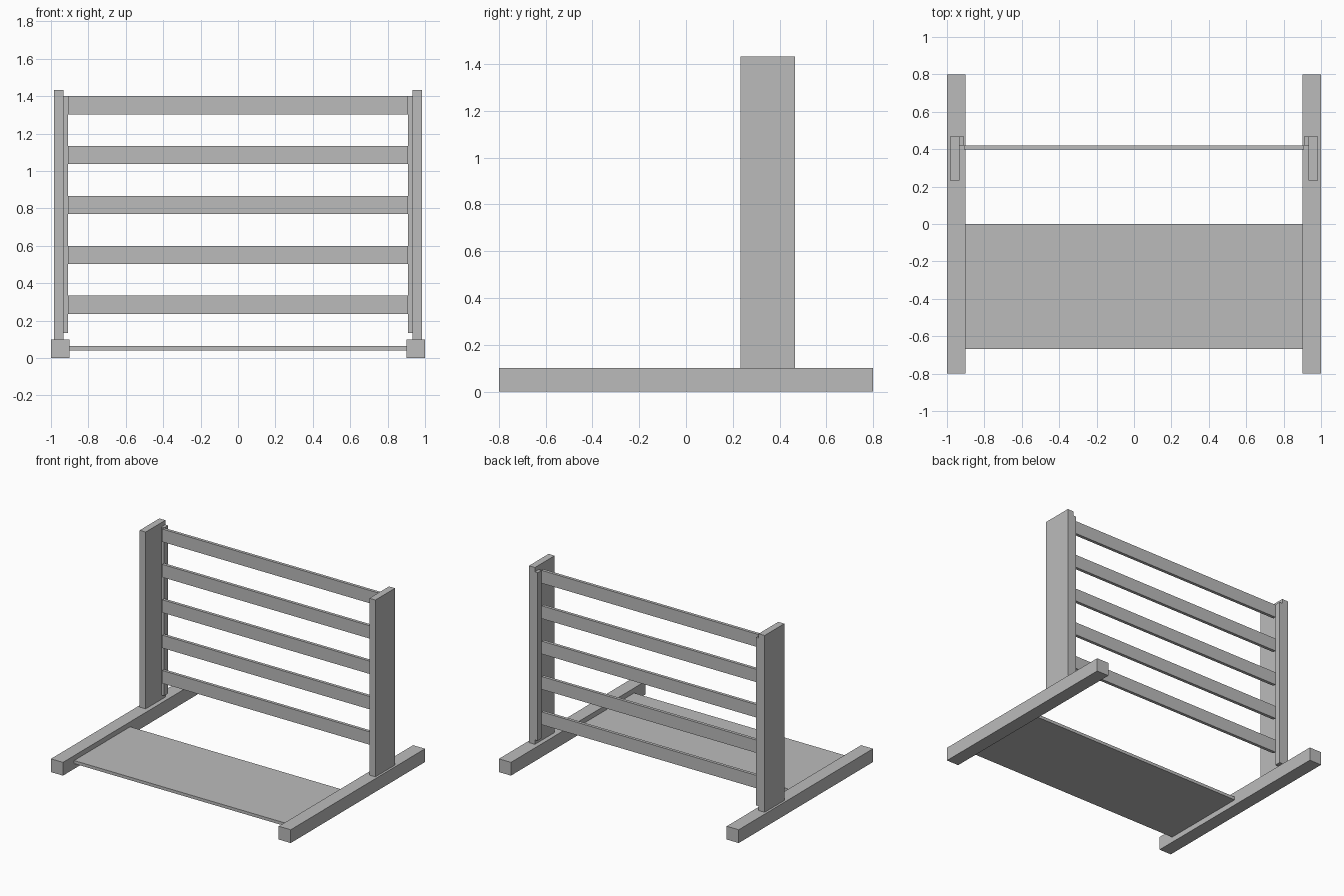
import bpy

cube = bpy.data.objects.get("Cube")
if cube:
    bpy.data.objects.remove(cube, do_unlink=True)

# Single flat material
grey = bpy.data.materials.new("plain grey")
grey.use_nodes = True
colour = (0.5, 0.5, 0.5, 1)
grey.diffuse_color = colour
grey.node_tree.nodes["Principled BSDF"].inputs["Base Color"].default_value = colour


def box(name, x, y, z):
    """Box spanning the (min, max) pair on each axis."""
    spans = (x, y, z)
    bpy.ops.mesh.primitive_cube_add(size=1, location=[(a + b) / 2 for a, b in spans])
    ob = bpy.context.object
    ob.name = ob.data.name = name
    ob.scale = [b - a for a, b in spans]
    bpy.ops.object.transform_apply(location=False, rotation=False, scale=True)
    ob.data.materials.append(grey)
    return ob


def side_box(side, name, x, y, z):
    """Box on one side of the model, given by its left-hand x span."""
    sign = 1 if side == "left" else -1
    return box(f"{side}_{name}", sorted(sign * v for v in x), y, z)


# Floor rails, upright posts and the cleats behind the slats
for side in ("left", "right"):
    side_box(side, "floor_rail", (0.9, 1.0), (-0.8, 0.8), (0, 0.1))
    side_box(side, "post", (0.933, 0.983), (0.233, 0.467), (0.1, 1.433))
    side_box(side, "cleat", (0.91, 0.933), (0.42, 0.467), (0.133, 1.4))

# Evenly spaced horizontal slats
slat_count, slat_height, first_z, pitch = 5, 0.097, 0.236, 0.2667
for i in range(slat_count):
    z = first_z + i * pitch
    box(f"slat_{i + 1}", (-0.91, 0.91), (0.397, 0.42), (z, z + slat_height))

# Low shelf board between the floor rails
box("shelf_board", (-0.9, 0.9), (-0.667, 0), (0.04, 0.063))
